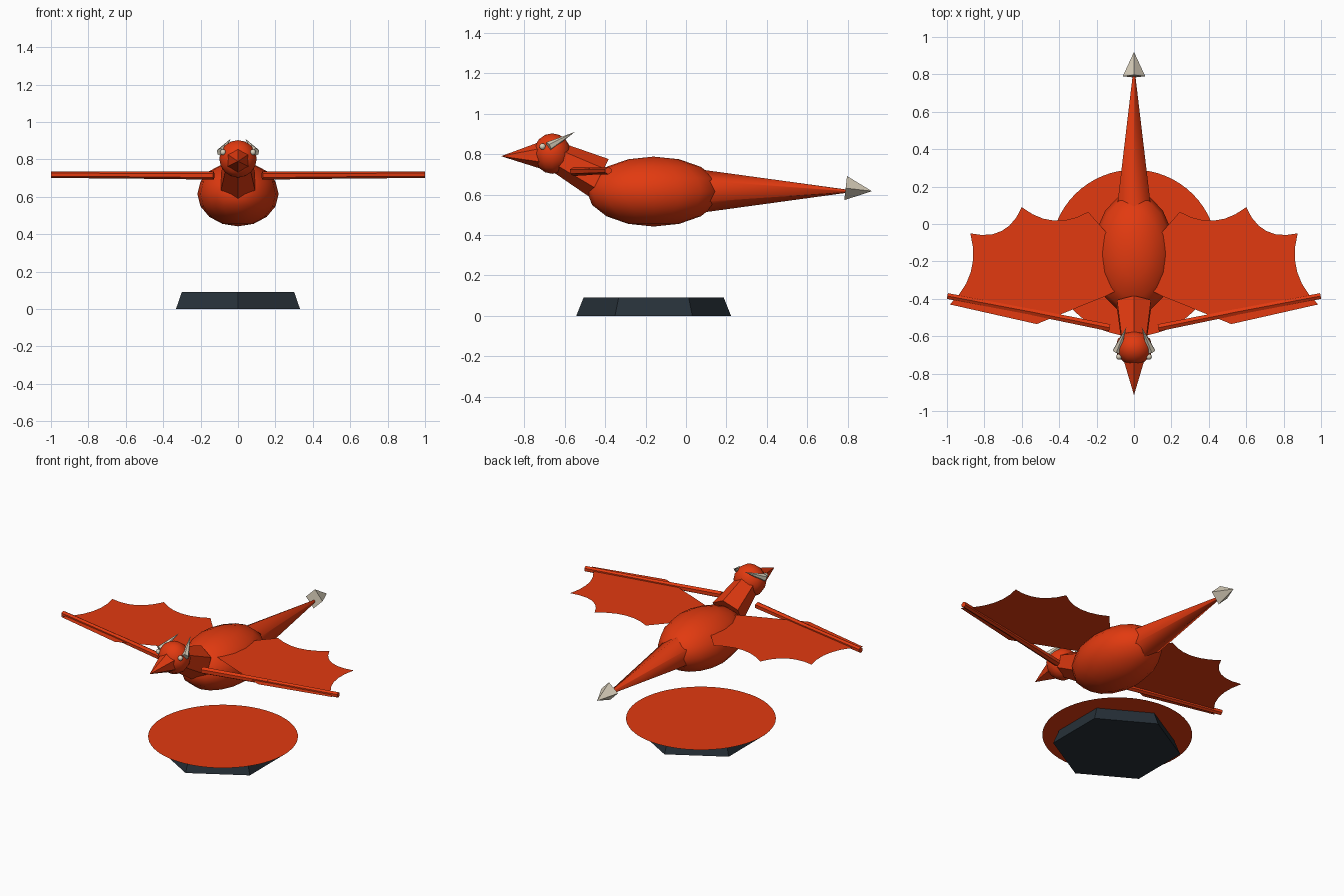
import bpy, bmesh, math
from mathutils import Vector

cube = bpy.data.objects.get("Cube")
if cube:
    bpy.data.objects.remove(cube)


def material(name, rgb):
    m = bpy.data.materials.new(name)
    m.use_nodes = True
    m.diffuse_color = (*rgb, 1)
    m.node_tree.nodes["Principled BSDF"].inputs["Base Color"].default_value = (*rgb, 1)
    return m


RED = material("scarlet", (0.76, 0.042, 0.005))
IVORY = material("ivory", (0.70, 0.63, 0.50))
SLATE = material("dark_slate", (0.02, 0.03, 0.04))


def finish(name, bm, mat, smooth_angle=None):
    mesh = bpy.data.meshes.new(name)
    bm.to_mesh(mesh)
    bm.free()
    mesh.materials.append(mat)
    obj = bpy.data.objects.new(name, mesh)
    bpy.context.collection.objects.link(obj)
    if smooth_angle:
        bpy.ops.object.select_all(action="DESELECT")
        obj.select_set(True)
        bpy.context.view_layer.objects.active = obj
        bpy.ops.object.shade_smooth_by_angle(angle=math.radians(smooth_angle))
    return obj


def frustum(name, a, b, ra, rb, sides, mat, up=(0, 0, 1), smooth_angle=None):
    """Tapered prism from a to b with a corner pointing towards up."""
    a, b = Vector(a), Vector(b)
    axis = (b - a).normalized()
    side = axis.cross(Vector(up)).normalized()
    top = side.cross(axis)
    bm = bmesh.new()
    rings = []
    for centre, r in ((a, ra), (b, rb)):
        if r == 0:
            rings.append([bm.verts.new(centre)] * sides)
            continue
        angles = [math.tau * i / sides for i in range(sides)]
        rings.append([bm.verts.new(centre + r * (math.cos(t) * top + math.sin(t) * side))
                      for t in angles])
        bm.faces.new(rings[-1])
    for i in range(sides):
        j = (i + 1) % sides
        quad = [rings[0][i], rings[0][j], rings[1][j], rings[1][i]]
        bm.faces.new(list(dict.fromkeys(quad)))
    bmesh.ops.recalc_face_normals(bm, faces=bm.faces)
    return finish(name, bm, mat, smooth_angle)


def ball(name, centre, radii, segments, rings, mat):
    bm = bmesh.new()
    bmesh.ops.create_uvsphere(bm, u_segments=segments, v_segments=rings, radius=1)
    bmesh.ops.scale(bm, vec=radii, verts=bm.verts)
    bmesh.ops.translate(bm, vec=centre, verts=bm.verts)
    return finish(name, bm, mat, 60)


def scallop(start, end, depth, steps=6):
    """Points from start up to end, bowed to the right of travel."""
    p, q = Vector(start), Vector(end)
    d = q - p
    normal = Vector((d.y, -d.x)).normalized()
    return [p + d * t + normal * depth * 4 * t * (1 - t)
            for t in (i / steps for i in range(steps))]


# Display base and disc
MID = -0.16
frustum("base", (0, MID, 0), (0, MID, 0.09), 0.383, 0.347, 6, SLATE, up=(0, 1, 0))
bm = bmesh.new()
bmesh.ops.create_circle(bm, cap_ends=True, segments=64, radius=0.445)
bmesh.ops.translate(bm, vec=(0, MID + 0.005, 0.092), verts=bm.verts)
finish("disc", bm, RED)

# Body, neck and head
ball("body", (0, MID, 0.615), (0.217, 0.33, 0.173), 16, 8, RED)
frustum("neck", (0, -0.43, 0.682), (0, -0.63, 0.783), 0.105, 0.075, 6, RED)
ball("head", (0, -0.662, 0.803), (0.1, 0.093, 0.1), 12, 8, RED)
frustum("snout", (0, -0.71, 0.795), (0, -0.915, 0.79), 0.07, 0, 6, RED)

# Tail with its spike
frustum("tail", (0, 0.08, 0.617), (0, 0.81, 0.617), 0.106, 0.006, 6, RED, smooth_angle=65)
frustum("tail_spike", (0, 0.79, 0.632), (0, 0.92, 0.617), 0.06, 0, 4, IVORY)

# Paired parts
for side, s in (("left", 1), ("right", -1)):
    ball(side + "_eye", (s * 0.08, -0.71, 0.838), (0.016, 0.016, 0.016), 8, 6, IVORY)
    frustum(side + "_horn", (s * 0.092, -0.68, 0.838), (s * 0.04, -0.55, 0.91),
            0.024, 0, 6, IVORY)

    # Wing bones
    shoulder = Vector((s * 0.13, -0.555, 0.714))
    elbow = Vector((s * 0.55, -0.47, 0.716))
    tip = Vector((s * 0.998, -0.385, 0.718))
    frustum(side + "_upper_arm", shoulder, elbow, 0.022, 0.019, 6, RED)
    frustum(side + "_forearm", elbow, tip, 0.018, 0.018, 6, RED)

    # Wing membrane with a scalloped trailing edge
    outline = [Vector((0.1, -0.36)), Vector((0.15, -0.385)), Vector((0.52, -0.535))]
    outline += scallop((0.985, -0.43), (0.875, -0.05), -0.06)
    outline += scallop((0.875, -0.05), (0.60, 0.09), -0.065)
    outline += scallop((0.60, 0.09), (0.245, 0.065), -0.06)
    outline += [Vector((0.245, 0.065)), Vector((0.1, -0.1))]
    bm = bmesh.new()
    face = bm.faces.new([bm.verts.new((s * p.x, p.y, 0.718)) for p in outline])
    if s < 0:
        face.normal_flip()
    finish(side + "_wing", bm, RED)
